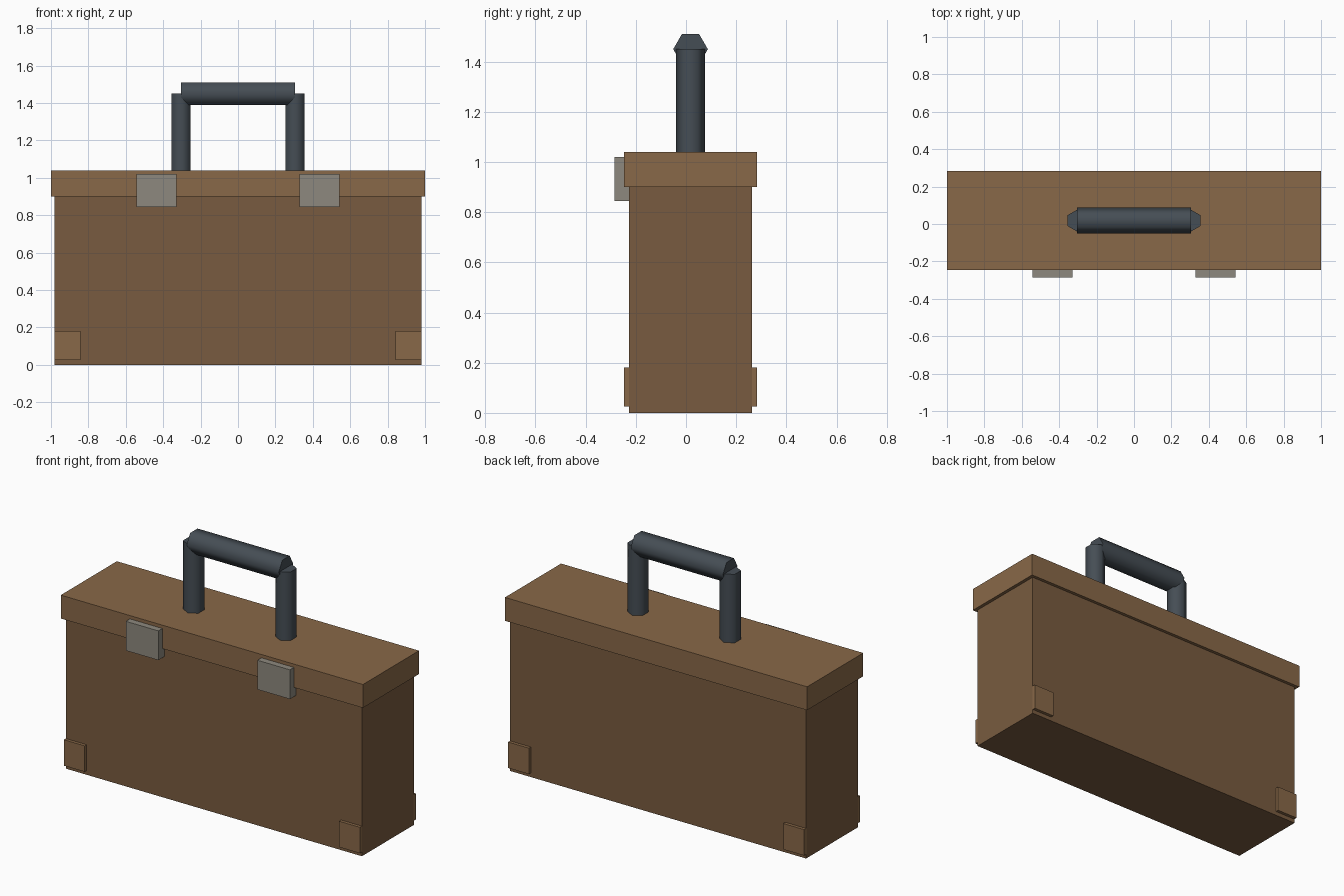
import bpy
from math import pi, radians

if "Cube" in bpy.data.objects:
    bpy.data.objects.remove(bpy.data.objects["Cube"])

CY = 0.018  # case centre line; latches stick out further at the front


def material(name, rgb):
    m = bpy.data.materials.new(name)
    m.diffuse_color = (*rgb, 1)
    m.use_nodes = True
    m.node_tree.nodes["Principled BSDF"].inputs["Base Color"].default_value = m.diffuse_color
    return m


LEATHER = material("leather", (0.19, 0.105, 0.05))
TRIM = material("trim_leather", (0.25, 0.14, 0.065))
METAL = material("latch_metal", (0.27, 0.25, 0.21))
GRIP = material("dark_grip", (0.06, 0.075, 0.09))


def box(name, lo, hi, mat):
    centre = [(a + b) / 2 for a, b in zip(lo, hi)]
    bpy.ops.mesh.primitive_cube_add(size=1, location=centre)
    ob = bpy.context.object
    ob.name = name
    ob.scale = [b - a for a, b in zip(lo, hi)]
    bpy.ops.object.transform_apply(location=False, rotation=False, scale=True)
    ob.data.materials.append(mat)


def hex_rod(name, radius, length, centre, rotation=(0, 0, 0)):
    bpy.ops.mesh.primitive_cylinder_add(vertices=6, radius=radius, depth=length,
                                        location=centre, rotation=rotation)
    ob = bpy.context.object
    ob.name = name
    ob.data.materials.append(GRIP)
    bpy.ops.object.shade_smooth_by_angle(angle=radians(65))


# Case body and overhanging lid
box("case_body", (-0.98, CY - 0.246, 0), (0.98, CY + 0.246, 0.90), LEATHER)
box("case_lid", (-1, CY - 0.265, 0.90), (1, CY + 0.265, 1.04), TRIM)

for side, s in (("left", -1), ("right", 1)):
    # Latch on the front
    x0, x1 = sorted((s * 0.328, s * 0.543))
    box(f"latch_{side}", (x0, -0.285, 0.845), (x1, CY - 0.24, 1.02), METAL)
    # Corner patches on front and back
    x0, x1 = sorted((s * 0.842, s * 0.98))
    for face, f in (("front", -1), ("back", 1)):
        y0, y1 = sorted((CY + f * 0.24, CY + f * 0.265))
        box(f"corner_{face}_{side}", (x0, y0, 0.025), (x1, y1, 0.18), TRIM)
    # Handle post
    hex_rod(f"handle_post_{side}", 0.058, 0.42, (s * 0.305, CY, 1.24))

# Handle grip bar, flat side up
hex_rod("handle_bar", 0.069, 0.61, (0, CY, 1.45), (0, pi / 2, 0))
